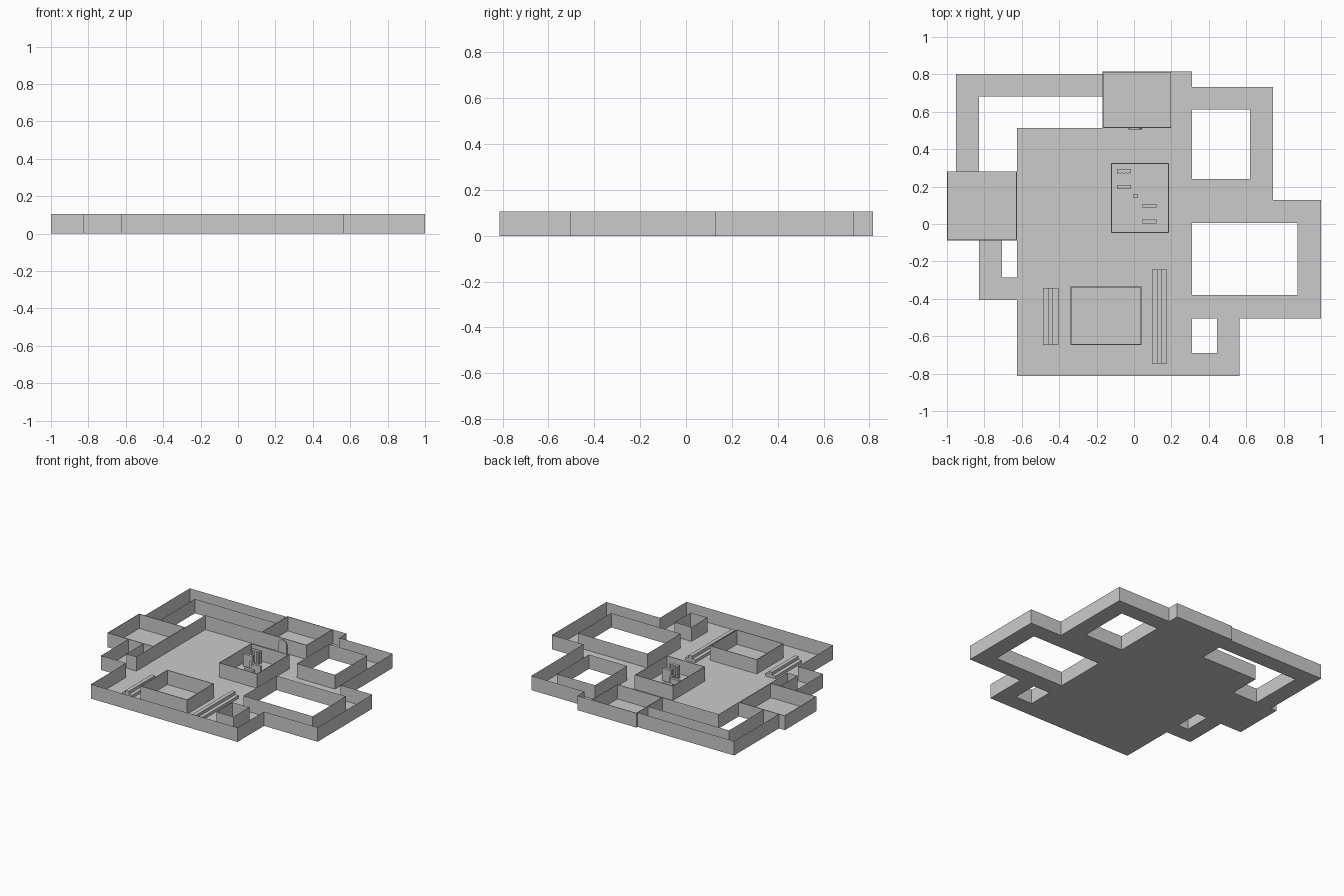
import bpy, bmesh, math

if "Cube" in bpy.data.objects:
    bpy.data.objects.remove(bpy.data.objects["Cube"])

H = 0.105   # wall height


def finish(bm, name):
    me = bpy.data.meshes.new(name)
    bm.to_mesh(me)
    bm.free()
    ob = bpy.data.objects.new(name, me)
    bpy.context.collection.objects.link(ob)
    return ob


def rect(x0, y0, x1, y1):
    return [(x0, y0), (x1, y0), (x1, y1), (x0, y1)]


def loop_edges(bm, pts, z=0.0):
    vs = [bm.verts.new((x, y, z)) for x, y in pts]
    return [bm.edges.new((vs[i], vs[(i + 1) % len(vs)])) for i in range(len(vs))]


def prism(name, pts, z0, z1):
    bm = bmesh.new()
    f = bm.faces.new([bm.verts.new((x, y, z0)) for x, y in pts])
    r = bmesh.ops.extrude_face_region(bm, geom=[f])
    for v in r["geom"]:
        if isinstance(v, bmesh.types.BMVert):
            v.co.z = z1
    bmesh.ops.recalc_face_normals(bm, faces=bm.faces)
    return finish(bm, name)


# Outline of the whole plan and the courtyards cut out of it
outline = [(-0.625, -0.813), (0.565, -0.813), (0.565, -0.505), (1, -0.505), (1, 0.128),
           (0.743, 0.128), (0.743, 0.733), (0.31, 0.733), (0.31, 0.815), (-0.168, 0.815),
           (-0.168, 0.802), (-0.952, 0.802), (-0.952, 0.282), (-1, 0.282), (-1, -0.088),
           (-0.828, -0.088), (-0.828, -0.405), (-0.625, -0.405)]
holes = [[(-0.828, 0.282), (-0.625, 0.282), (-0.625, 0.513), (-0.168, 0.513),
          (-0.168, 0.683), (-0.828, 0.683)],
         rect(0.31, 0.24, 0.62, 0.612),
         rect(0.31, -0.38, 0.873, 0.005),
         rect(0.31, -0.69, 0.445, -0.505),
         rect(-0.706, -0.285, -0.625, -0.088)]

# Floor sheet with courtyards
bm = bmesh.new()
edges = []
for p in [outline] + holes:
    edges += loop_edges(bm, p)
bmesh.ops.triangle_fill(bm, edges=edges, use_beauty=True, use_dissolve=False, normal=(0, 0, 1))
finish(bm, "floor")

# Sheet walls along the outline and courtyards
bm = bmesh.new()
for p in [outline] + holes:
    e = loop_edges(bm, p)
    bmesh.ops.extrude_edge_only(bm, edges=e)
    for v in bm.verts[:][-len(p):]:
        v.co.z = H
finish(bm, "boundary_walls")


# Enclosed rooms with thin walls
def room(name, x0, y0, x1, y1, t=0.005):
    bm = bmesh.new()
    rings = []
    for d, z in ((0, 0), (0, H), (t, H), (t, 0)):
        rings.append([bm.verts.new((x, y, z)) for x, y in rect(x0 + d, y0 + d, x1 - d, y1 - d)])
    for k in range(4):
        a, b = rings[k], rings[(k + 1) % 4]
        for i in range(4):
            j = (i + 1) % 4
            bm.faces.new((a[i], a[j], b[j], b[i]))
    bmesh.ops.recalc_face_normals(bm, faces=bm.faces)
    finish(bm, name)


room("north_room", -0.168, 0.513, 0.199, 0.815)
room("west_room", -1, -0.088, -0.625, 0.282)
room("centre_room", -0.122, -0.047, 0.188, 0.326)
room("south_room", -0.34, -0.647, 0.04, -0.335)

# Stepped benches, raised along the middle
for name, x, y0, y1 in (("west_bench", -0.486, -0.648, -0.343),
                        ("east_bench", 0.095, -0.747, -0.243)):
    w = 0.027
    for k, h in enumerate((0.02, 0.042, 0.02)):
        prism(f"{name}_step_{k}", rect(x + k * w, y0, x + (k + 1) * w, y1), 0, h)


# Upright slabs around a post, repeated by half turn about the post
def slab(name, pts, half_turn):
    if half_turn:
        pts = [(0.03 - x, 0.296 - y) for x, y in pts]
    prism(name, pts, 0, 0.09)


ridged = [(-0.09, 0.293), (-0.09, 0.268)]
ridged += [(-0.09 + 0.0094 * i, 0.268 + 0.006 * (i % 2)) for i in range(1, 9)] + [(-0.015, 0.293)]
for turn in (0, 1):
    slab(f"ridged_slab_{turn}", ridged, turn)
    slab(f"plain_slab_{turn}", rect(-0.09, 0.188, -0.015, 0.208), turn)
prism("centre_post", rect(-0.002, 0.138, 0.02, 0.16), 0, 0.08)

# Arched door panel on the north room
pts = [(-0.03, 0), (0.042, 0)]
pts += [(0.006 + 0.036 * math.cos(math.pi * i / 10), 0.06 + 0.036 * math.sin(math.pi * i / 10))
        for i in range(11)]
door = prism("arched_door", pts, 0, 0.008)
door.rotation_euler = (math.pi / 2, 0, 0)
door.location = (0, 0.513, 0)
